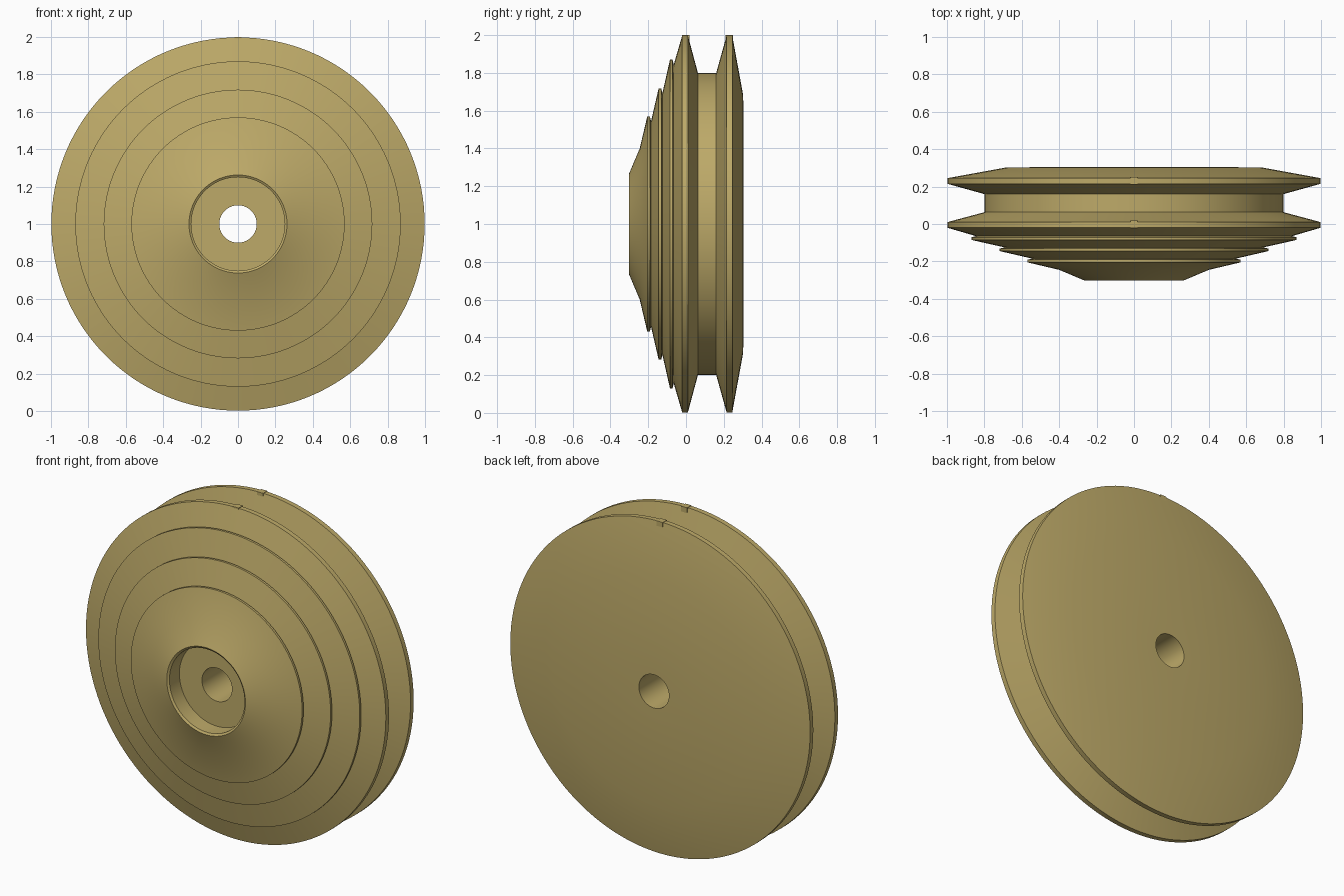
import bpy, bmesh, math

if "Cube" in bpy.data.objects:
    bpy.data.objects.remove(bpy.data.objects["Cube"])

SEG = 128
CZ = 1.0

mat = bpy.data.materials.new("brass")
mat.diffuse_color = (0.51, 0.40, 0.14, 1)
mat.use_nodes = True
mat.node_tree.nodes["Principled BSDF"].inputs["Base Color"].default_value = mat.diffuse_color


def lathe(name, profile):
    """Revolve a closed (y, radius) profile around the horizontal y axis."""
    bm = bmesh.new()
    rings = []
    for i in range(SEG):
        a = 2 * math.pi * i / SEG
        rings.append([bm.verts.new((r * math.sin(a), y, CZ + r * math.cos(a)))
                      for y, r in profile])
    n = len(profile)
    for i in range(SEG):
        p, q = rings[i], rings[(i + 1) % SEG]
        for j in range(n):
            k = (j + 1) % n
            bm.faces.new((p[j], p[k], q[k], q[j]))
    bmesh.ops.recalc_face_normals(bm, faces=bm.faces)
    return finish(name, bm)


def finish(name, bm):
    me = bpy.data.meshes.new(name)
    bm.to_mesh(me)
    bm.free()
    ob = bpy.data.objects.new(name, me)
    bpy.context.collection.objects.link(ob)
    me.materials.append(mat)
    return ob


# Grooved wheel: back disc, cable groove, front rim, stepped hub, recess, bore
profile = [(0.305, 0.10), (0.303, 0.68), (0.245, 0.998), (0.215, 0.998),
           (0.16, 0.80), (0.063, 0.80), (0.01, 0.998), (-0.02, 0.998)]
# each front step: undercut, then a thin lip
for y, r in ((-0.065, 0.87), (-0.125, 0.718), (-0.185, 0.57)):
    profile += [(y, r - 0.026), (y - 0.006, r), (y - 0.02, r)]
# hub nose and recess with the axle bore
profile += [(-0.245, 0.40), (-0.30, 0.27), (-0.303, 0.262),
            (-0.295, 0.25), (-0.20, 0.25), (-0.20, 0.10)]
wheel = lathe("wheel", profile)
bpy.context.view_layer.objects.active = wheel
wheel.select_set(True)
bpy.ops.object.shade_smooth_by_angle(angle=math.radians(32))

# Small marker blocks on top of both rims
for name, y in (("front_rim_marker", -0.002), ("back_rim_marker", 0.23)):
    bm = bmesh.new()
    bmesh.ops.create_cube(bm, size=0.04)
    bmesh.ops.translate(bm, verts=bm.verts, vec=(0, y, 1.98))
    finish(name, bm)
